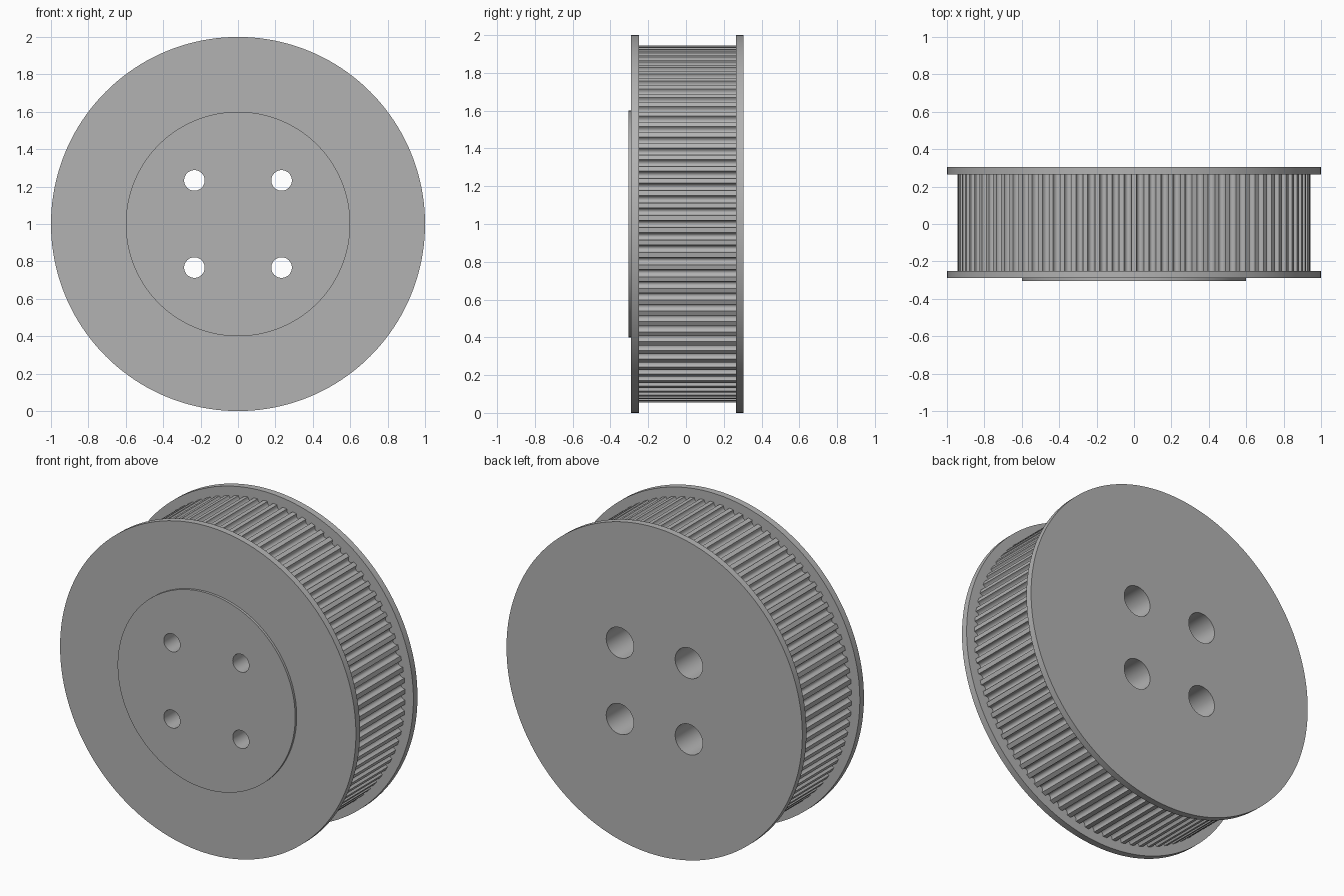
import bpy, bmesh, math

default = bpy.data.objects.get("Cube")
if default:
    bpy.data.objects.remove(default, do_unlink=True)

TEETH = 90
RIM = 0.945
GROOVE = 0.026
HOLE = 0.233

grey = bpy.data.materials.new("plain grey")
grey.use_nodes = True
colour = (0.45, 0.45, 0.45, 1)
grey.diffuse_color = colour
grey.node_tree.nodes["Principled BSDF"].inputs["Base Color"].default_value = colour


def loft(name, sections, centre=(0, 1)):
    """Solid along y from (y, outline) sections, outline being (x, z) points."""
    bm = bmesh.new()
    rings = [[bm.verts.new((centre[0] + x, y, centre[1] + z)) for x, z in pts]
             for y, pts in sections]
    for a, b in zip(rings, rings[1:]):
        for i in range(len(a)):
            j = (i + 1) % len(a)
            bm.faces.new((a[i], a[j], b[j], b[i]))
    bm.faces.new(rings[0])
    bm.faces.new(rings[-1])
    bmesh.ops.recalc_face_normals(bm, faces=bm.faces)
    mesh = bpy.data.meshes.new(name)
    bm.to_mesh(mesh)
    bm.free()
    mesh.materials.append(grey)
    obj = bpy.data.objects.new(name, mesh)
    bpy.context.collection.objects.link(obj)
    return obj


def circle(r, n):
    return [(r * math.cos(math.tau * i / n), r * math.sin(math.tau * i / n))
            for i in range(n)]


def toothed_outline():
    # Each pitch has a flat land followed by a round-bottomed groove
    pts = []
    pitch = math.tau / TEETH
    half = 0.3 * pitch
    steps = 8
    for t in range(TEETH):
        for s in range(steps + 1):
            u = math.pi * s / steps
            a = t * pitch - half * math.cos(u)
            r = RIM - GROOVE * math.sin(u)
            pts.append((r * math.cos(a), r * math.sin(a)))
    return pts


# Wheel parts, stacked front to back
rim = toothed_outline()
disc = circle(1, 160)
boss = circle(0.6, 128)
parts = [
    loft("front_boss", [(-0.305, boss), (-0.29, boss)]),
    loft("front_flange", [(-0.29, disc), (-0.25, disc)]),
    loft("toothed_rim", [(-0.25, rim), (0.265, rim)]),
    loft("back_flange", [(0.265, disc), (0.305, disc)]),
]

# Stepped bolt holes, wide at the back
narrow, wide = circle(0.055, 40), circle(0.093, 40)
cutters = []
for sx in (-1, 1):
    for sz in (-1, 1):
        cutters.append(loft("bolt_hole_cutter",
                            [(-0.4, narrow), (-0.17, narrow), (-0.17, wide), (0.4, wide)],
                            (sx * HOLE, 1 + sz * HOLE)))

for part in parts:
    for cutter in cutters:
        mod = part.modifiers.new("bolt_hole", 'BOOLEAN')
        mod.operation = 'DIFFERENCE'
        mod.solver = 'EXACT'
        mod.object = cutter
    bpy.ops.object.select_all(action='DESELECT')
    part.select_set(True)
    bpy.context.view_layer.objects.active = part
    for mod in list(part.modifiers):
        bpy.ops.object.modifier_apply(modifier=mod.name)
    bpy.ops.object.shade_smooth_by_angle(angle=math.radians(30))

for cutter in cutters:
    bpy.data.objects.remove(cutter, do_unlink=True)
